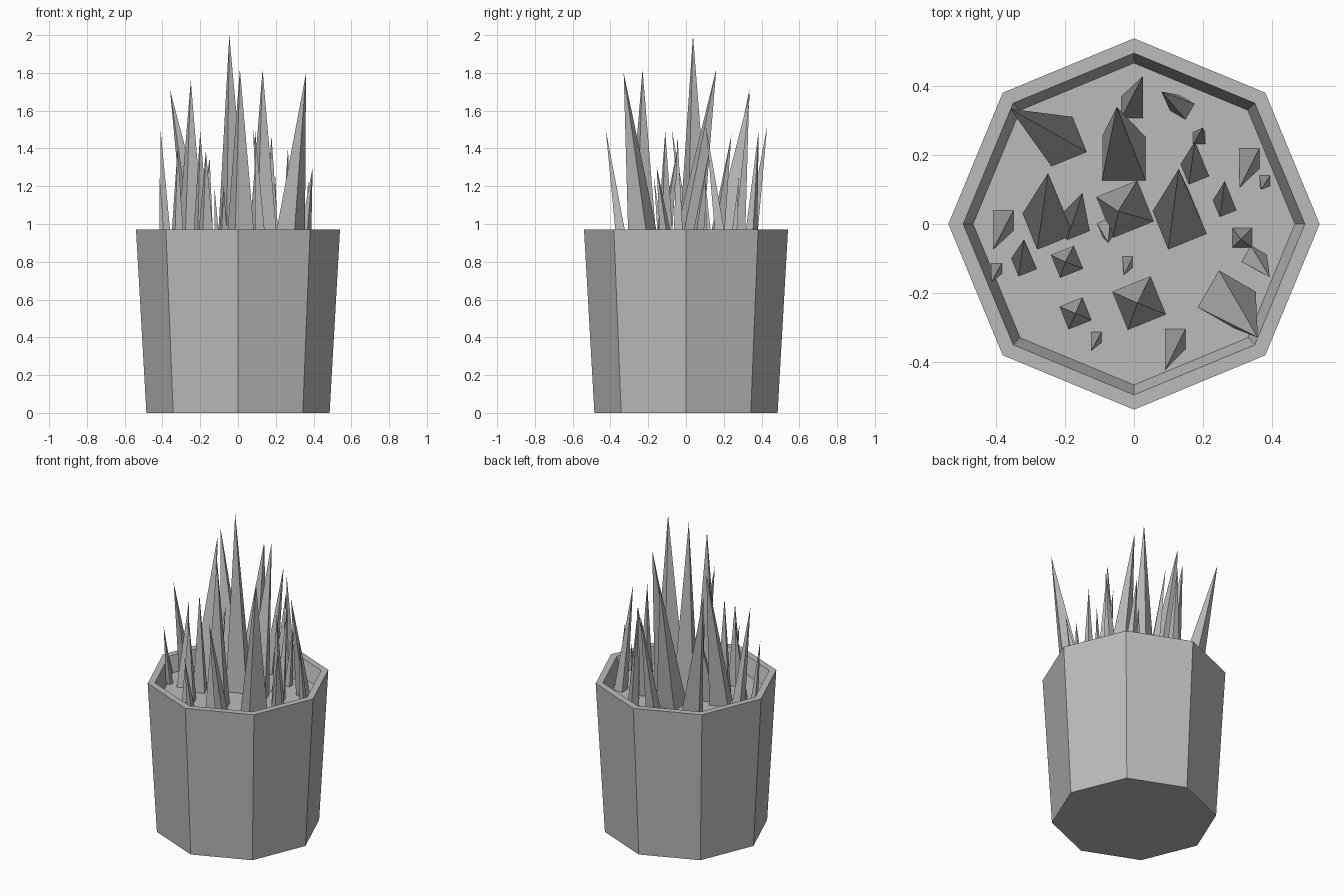
import bpy
import bmesh
from math import cos, sin, pi, radians
from mathutils import Vector

cube = bpy.data.objects.get("Cube")
if cube:
    bpy.data.objects.remove(cube, do_unlink=True)

FLOOR = 0.87

grey = bpy.data.materials.new("plain grey")
grey.use_nodes = True
colour = (0.5, 0.5, 0.5, 1.0)
grey.diffuse_color = colour
grey.node_tree.nodes["Principled BSDF"].inputs["Base Color"].default_value = colour


def ring(bm, centre, radius, sides, turn=0.0):
    """Add a horizontal regular polygon of vertices."""
    verts = []
    for i in range(sides):
        angle = turn + 2 * pi * i / sides
        offset = Vector((cos(angle), sin(angle), 0)) * radius
        verts.append(bm.verts.new(Vector(centre) + offset))
    return verts


def finish(bm, name):
    """Turn the bmesh into a flat shaded object."""
    mesh = bpy.data.meshes.new(name)
    bm.to_mesh(mesh)
    bm.free()
    mesh.materials.append(grey)
    obj = bpy.data.objects.new(name, mesh)
    bpy.context.collection.objects.link(obj)
    return obj


def make_pot():
    """Tapered octagonal pot with a rim and a recessed soil floor."""
    profile = [(0.485, 0), (0.54, 0.97), (0.497, 0.97), (0.468, FLOOR)]
    bm = bmesh.new()
    rings = [ring(bm, (0, 0, z), r, 8) for r, z in profile]
    for low, high in zip(rings, rings[1:]):
        for i in range(8):
            j = (i + 1) % 8
            bm.faces.new((low[i], low[j], high[j], high[i]))
    bm.faces.new(list(reversed(rings[0])))
    bm.faces.new(rings[-1])
    finish(bm, "pot")


def make_spike(name, turn, x, y, radius, tip_x, tip_y, tip_z):
    """Leaning four-sided leaf that rises from the floor to a point."""
    bm = bmesh.new()
    base = ring(bm, (x, y, FLOOR), radius, 4, turn + pi / 4)
    tip = bm.verts.new((tip_x, tip_y, tip_z))
    for i in range(4):
        bm.faces.new((base[i], base[(i + 1) % 4], tip))
    finish(bm, name)


# Leaves: base x, base y, base radius, tip x, tip y, tip height
turned_leaves = [
    (-.21, .24, .078, -.36, .335, 1.71),
    (-.25, .0, .08, -.25, .148, 1.76),
    (.133, .005, .085, .13, .16, 1.82),
    (-.026, .043, .09, -.046, .037, 2.0),
    (.015, -.23, .084, .01, -.23, 1.82),
    (.177, .157, .045, .177, .24, 1.47),
    (.264, .055, .037, .264, .125, 1.4),
    (-.32, -.115, .04, -.32, -.045, 1.4),
    (-.195, -.11, .05, -.2, -.11, 1.49),
    (-.17, -.26, .05, -.17, -.26, 1.39),
    (-.175, .0, .05, -.15, .09, 1.35),
    (-.08, -.01, .03, -.075, -.055, 1.2),
]
straight_leaves = [
    (-.03, .19, .09, -.05, .34, 1.7),
    (-.005, .34, .045, .026, .43, 1.52),
    (.19, .25, .025, .2, .28, 1.25),
    (.335, .19, .042, .307, .105, 1.52),
    (.38, .125, .022, .37, .1, 1.25),
    (.315, -.04, .04, .31, -.045, 1.47),
    (-.38, .01, .042, -.41, -.075, 1.5),
    (-.4, -.13, .022, -.415, -.17, 1.25),
    (-.018, -.11, .022, -.03, -.15, 1.29),
    (-.11, -.33, .022, -.125, -.37, 1.2),
    (.12, -.335, .042, .09, -.425, 1.5),
]
slanted_leaves = [
    (.27, -.22, .087, .36, -.33, 1.8),
    (.14, .34, .037, .08, .385, 1.5),
    (.35, -.1, .038, .395, -.155, 1.3),
]

make_pot()
groups = [
    ("turned_leaf", 22, turned_leaves),
    ("straight_leaf", 0, straight_leaves),
    ("slanted_leaf", -30, slanted_leaves),
]
for name, degrees, leaves in groups:
    for leaf in leaves:
        make_spike(name, radians(degrees), *leaf)
